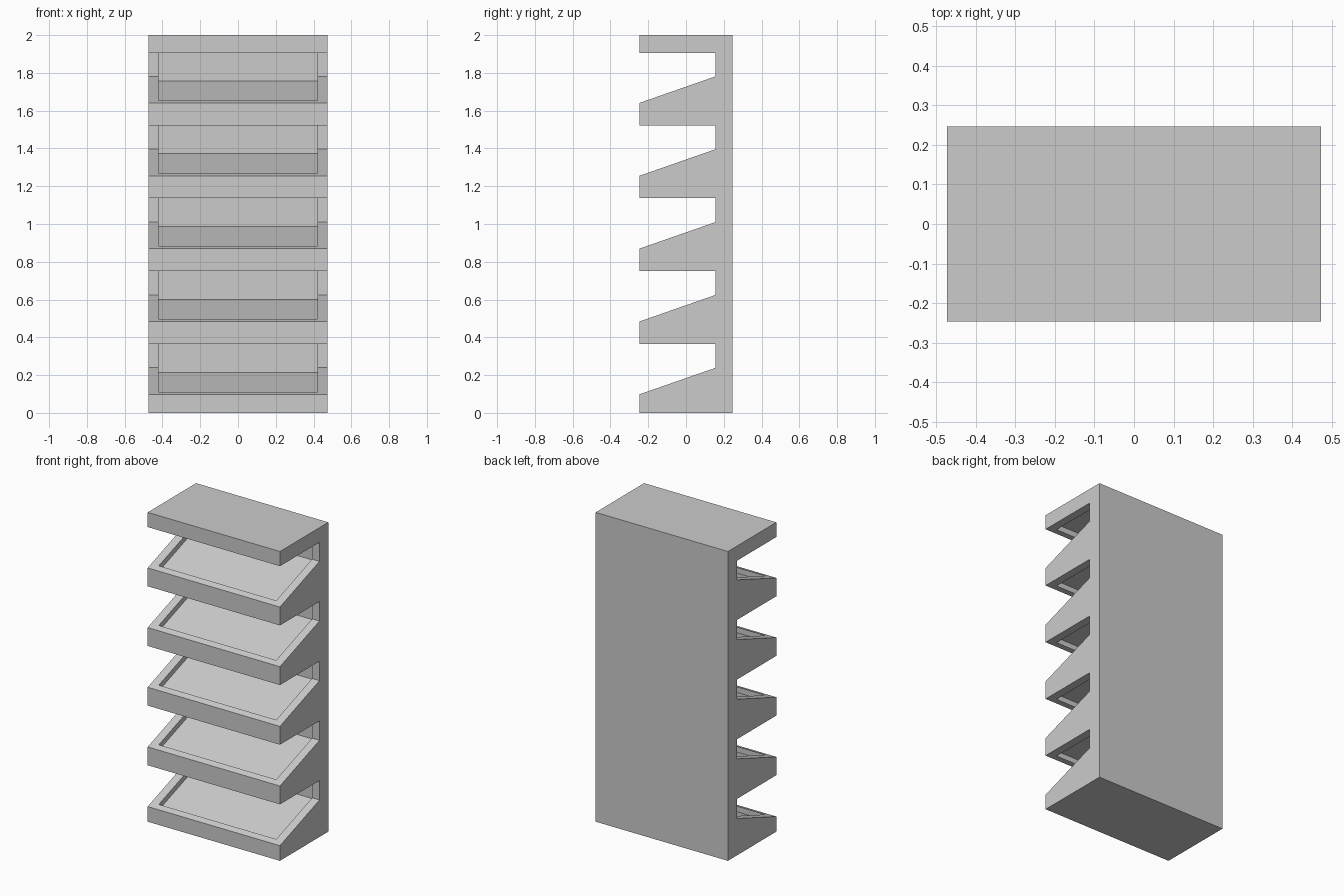
import bpy, bmesh

if "Cube" in bpy.data.objects:
    bpy.data.objects.remove(bpy.data.objects["Cube"])

HALF_W, DEPTH, HEIGHT = 0.473, 0.247, 2.0
BAYS, PITCH = 5, 0.3857
BACK = 0.157                                # front of the back panel
FRONT_Z, BACK_Z, TOP_Z = 0.098, 0.239, 0.365  # first bay opening
SLOPE = (BACK_Z - FRONT_Z) / (BACK + DEPTH)
RIM_X, RIM_Y, SINK = 0.42, -0.209, 0.034    # recess border and depth


def prisms(name, profiles, half_w):
    """Extrude closed (y, z) profiles across x into one object."""
    bm = bmesh.new()
    for pts in profiles:
        face = bm.faces.new([bm.verts.new((-half_w, y, z)) for y, z in pts])
        ext = bmesh.ops.extrude_face_region(bm, geom=[face])
        verts = [g for g in ext["geom"] if isinstance(g, bmesh.types.BMVert)]
        bmesh.ops.translate(bm, verts=verts, vec=(2 * half_w, 0, 0))
    bmesh.ops.recalc_face_normals(bm, faces=bm.faces)
    mesh = bpy.data.meshes.new(name)
    bm.to_mesh(mesh)
    bm.free()
    obj = bpy.data.objects.new(name, mesh)
    bpy.context.collection.objects.link(obj)
    return obj


# Comb-shaped rack body with sloping shelves
outline = [(DEPTH, HEIGHT), (DEPTH, 0), (-DEPTH, 0)]
recesses = []
for i in range(BAYS):
    z = i * PITCH
    outline += [(-DEPTH, z + FRONT_Z), (BACK, z + BACK_Z),
                (BACK, z + TOP_Z), (-DEPTH, z + TOP_Z)]
    # Recess sunk into shelf, back panel and underside of each bay
    drop = SINK * (1 + SLOPE ** 2) ** 0.5
    floor = lambda y: z + FRONT_Z + SLOPE * (y + DEPTH) - drop
    recesses.append([(RIM_Y, floor(RIM_Y)), (BACK + SINK, floor(BACK + SINK)),
                     (BACK + SINK, z + TOP_Z + SINK), (RIM_Y, z + TOP_Z + SINK)])
outline.append((-DEPTH, HEIGHT))
# The top opening sits slightly lower than the even pitch
outline = [(y, 1.905 if abs(z - TOP_Z - 4 * PITCH) < 1e-6 else z) for y, z in outline]

rack = prisms("shelf_rack", [outline], HALF_W)
cutter = prisms("recess_cutter", recesses, RIM_X)
cutter.hide_render = True

# Cut the recesses and remove the helper
mod = rack.modifiers.new("recesses", 'BOOLEAN')
mod.operation, mod.solver, mod.object = 'DIFFERENCE', 'EXACT', cutter
bpy.context.view_layer.objects.active = rack
bpy.ops.object.modifier_apply(modifier=mod.name)
bpy.data.objects.remove(cutter)
